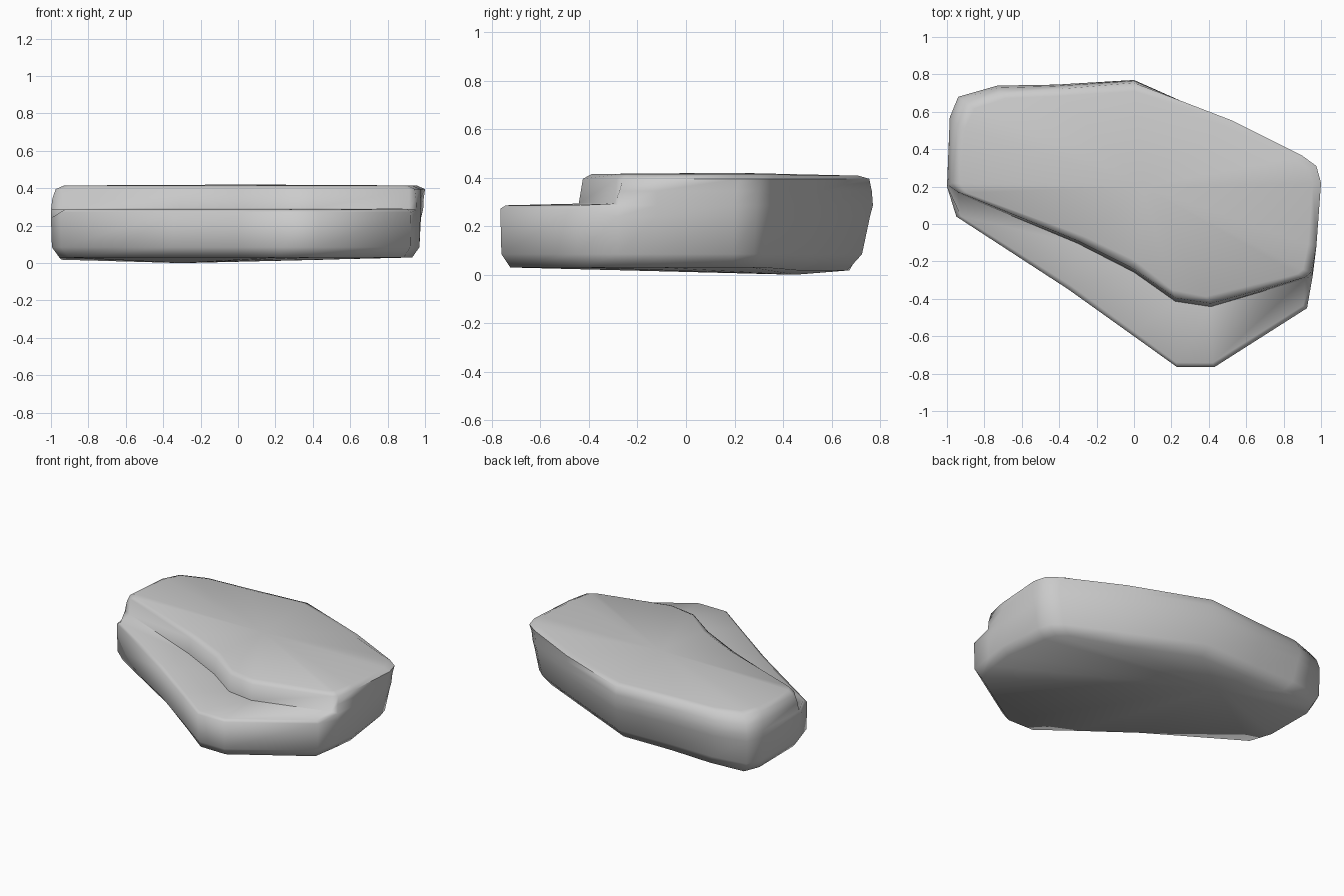
import bpy, bmesh
from mathutils import Vector

if "Cube" in bpy.data.objects:
    bpy.data.objects.remove(bpy.data.objects["Cube"])

# Widest outline (x, y), then top edge (x, y), counter-clockwise from the left end
columns = [
    (-1.00, 0.20, -0.975, 0.22), (-0.95, 0.04, -0.94, 0.17),
    (-0.35, -0.35, -0.30, -0.09), (0.00, -0.60, 0.00, -0.24),
    (0.23, -0.765, 0.22, -0.395), (0.43, -0.765, 0.41, -0.425),
    (0.925, -0.45, 0.915, -0.285), (0.955, -0.28, 0.945, -0.26),
    (0.975, -0.12, 0.975, -0.12), (0.99, 0.20, 1.00, 0.22),
    (0.965, 0.29, 0.975, 0.31), (0.90, 0.35, 0.90, 0.365),
    (0.54, 0.53, 0.52, 0.555), (0.00, 0.77, 0.00, 0.755),
    (-0.42, 0.745, -0.42, 0.72), (-0.73, 0.74, -0.72, 0.70),
    (-0.94, 0.68, -0.89, 0.64), (-0.985, 0.57, -0.945, 0.53),
]
LEDGE = range(1, 7)
CENTRE = Vector((0.05, 0.1))

bm = bmesh.new()
rings = [[] for _ in range(7)]
for i, (x, y, tx, ty) in enumerate(columns):
    o, t = Vector((x, y)), Vector((tx, ty))
    inward = (CENTRE - o).normalized()
    back = 9 <= i <= 15
    under = 0.105 if back else 0.045
    if i in LEDGE:
        foot, foot_z, rim_z = t.lerp(o, 0.05), 0.293, 0.272
        shelf = o + inward * 0.025
    else:
        foot, foot_z, rim_z = o.lerp(t, 0.3), 0.345, 0.24
        shelf = o.copy()
    levels = [
        (o + inward * under, 0.03 if y < 0.4 else 0.018),
        (o + inward * (0.045 if back else 0.005), 0.085),
        (o + inward * (0.012 if back else 0), rim_z),
        (shelf, 0.286),
        (foot, foot_z),
        (t, 0.395),
        (t + (CENTRE - t).normalized() * 0.045, 0.415 if y < 0.5 else 0.408),
    ]
    for ring, (p, z) in zip(rings, levels):
        ring.append(bm.verts.new((p.x, p.y, z)))

# Side walls and ledge
n = len(columns)
for a, b in zip(rings, rings[1:]):
    for i in range(n):
        j = (i + 1) % n
        bm.faces.new((a[i], a[j], b[j], b[i]))

# Underside and upper plateau
low = bm.verts.new((-0.3, 0.45, 0.0))
high = bm.verts.new((0.05, 0.2, 0.42))
for i in range(n):
    j = (i + 1) % n
    bm.faces.new((low, rings[0][j], rings[0][i]))
    bm.faces.new((high, rings[-1][i], rings[-1][j]))
bmesh.ops.recalc_face_normals(bm, faces=bm.faces)

mesh = bpy.data.meshes.new("flat_rock")
bm.to_mesh(mesh)
bm.free()
rock = bpy.data.objects.new("flat_rock", mesh)
bpy.context.collection.objects.link(rock)
bpy.context.view_layer.objects.active = rock
rock.select_set(True)
bpy.ops.object.shade_smooth_by_angle(angle=1.2)
